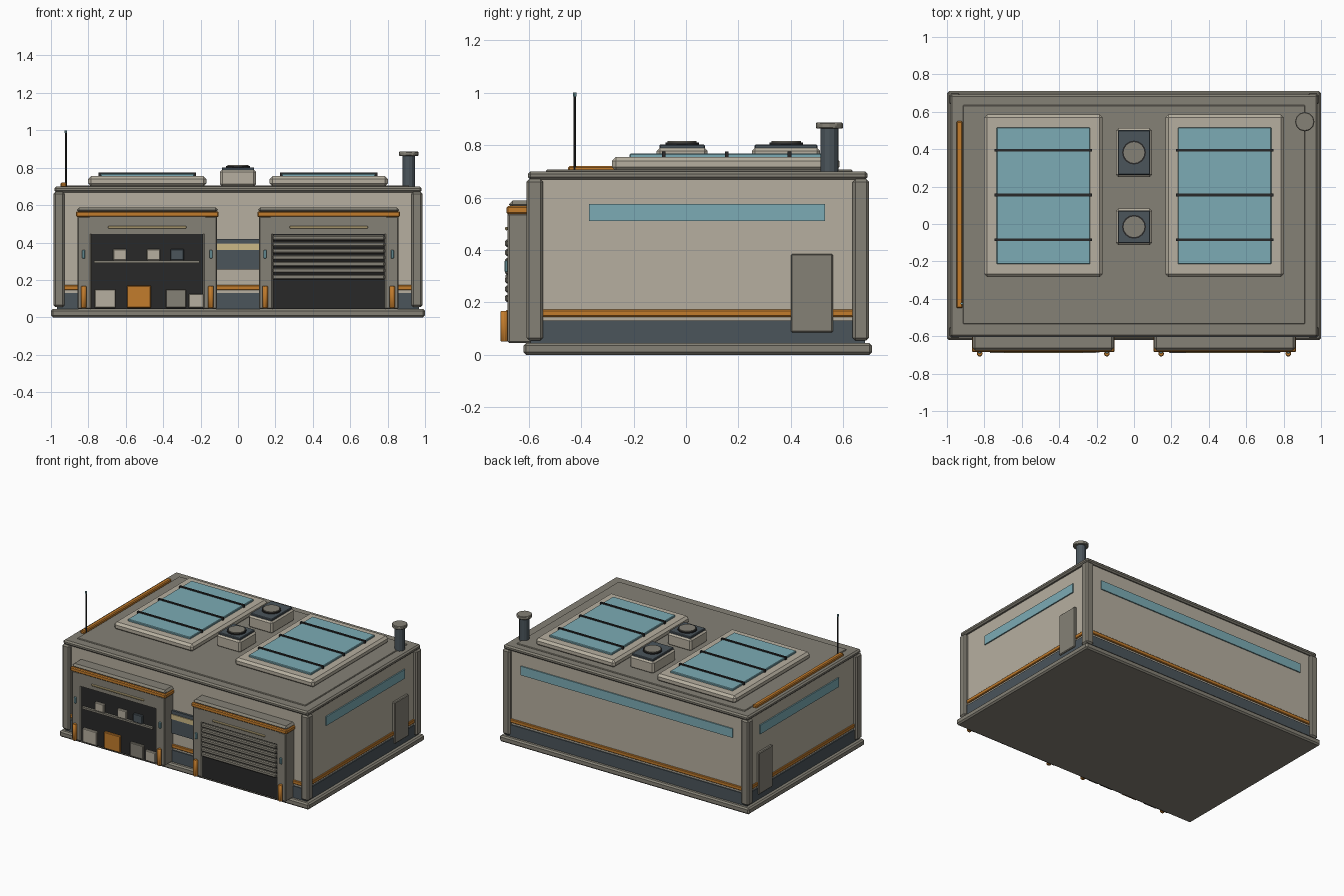
import bpy
from math import radians

starter = bpy.data.objects.get("Cube")
if starter:
    bpy.data.objects.remove(starter, do_unlink=True)


def material(name, red, green, blue):
    mat = bpy.data.materials.new(name)
    mat.use_nodes = True
    colour = (red, green, blue, 1)
    mat.diffuse_color = colour
    mat.node_tree.nodes["Principled BSDF"].inputs["Base Color"].default_value = colour
    return mat


trim = material("warm grey trim", .235, .22, .18)
wall = material("pale stone wall", .47, .43, .35)
slate = material("dark slate", .07, .09, .105)
glass = material("teal glass", .2, .41, .46)
orange = material("safety orange", .54, .2, .025)
black = material("charcoal", .022, .022, .022)
lamp = material("warm lamp", .6, .48, .24)


def finish(name, mat, bevel):
    part = bpy.context.object
    part.name = name
    part.data.name = name
    part.data.materials.append(mat)
    if bevel:
        edge = part.modifiers.new("edge bevel", "BEVEL")
        edge.width = bevel
        edge.segments = 1
    return part


def box(name, mat, x, y, z, bevel=0):
    """Box from (low, high) ranges on each axis."""
    bpy.ops.mesh.primitive_cube_add(size=1)
    part = bpy.context.object
    spans = (x, y, z)
    for vertex in part.data.vertices:
        vertex.co = [low if side < 0 else high for side, (low, high) in zip(vertex.co, spans)]
    return finish(name, mat, bevel)


def span(centre, half):
    return (centre - half, centre + half)


def rod(name, mat, x, y, radius, z, sides=12, bevel=0):
    low, high = z
    bpy.ops.mesh.primitive_cylinder_add(vertices=sides, radius=radius, depth=high - low)
    for vertex in bpy.context.object.data.vertices:
        vertex.co.x += x
        vertex.co.y += y
        vertex.co.z += (low + high) / 2
    part = finish(name, mat, bevel)
    bpy.ops.object.shade_smooth_by_angle(angle=radians(25))
    return part


# Shell: ground slab, walls, painted bands, roof
middle = .045


def ring(name, mat, half_x, half_y, z, bevel=0):
    return box(name, mat, span(0, half_x), span(middle, half_y), z, bevel)


ring("ground_slab", trim, 1, .665, (0, .045), .01)
ring("wall_shell", wall, .96, .63, (.045, .68))
ring("base_band", slate, .968, .638, (.045, .13))
ring("wall_stripe", orange, .97, .64, (.145, .172), .004)
ring("roof_slab", trim, .982, .648, (.668, .7), .01)
box("roof_membrane", trim, span(0, .915), (-.535, .635), (.69, .706), .004)

# Corner posts
for side in (-1, 1):
    for end in (-1, 1):
        box("corner_post", trim, span(side * .957, .03), span(middle + end * .622, .031),
            (.055, .67), .01)

# Windows and side doors
box("rear_window", glass, span(0, .85), (.67, .683), (.51, .575))
for side in (-1, 1):
    box("side_window", glass, span(side * .962, .007), (-.37, .53), (.51, .575))
    box("side_door", trim, span(side * .965, .013), (.4, .56), (.085, .385), .005)

# Office window between the bays
box("office_window", slate, span(0, .12), (-.6, -.58), (.255, .42))
box("office_lamp", lamp, span(0, .12), (-.606, -.59), (.36, .395))

# Garage bays
front = -.68
for centre in (-.485, .485):
    for side in (-1, 1):
        box("bay_jamb", trim, span(centre + side * .336, .037), (front, -.57), (.045, .54), .006)
        box("jamb_light", glass, span(centre + side * .34, .008), (-.692, front), (.315, .36), .003)
        rod("bollard", orange, centre + side * .34, -.693, .016, (.05, .168), 10, .004)
    box("bay_lintel", trim, span(centre, .31), (front, -.57), (.445, .54))
    box("bay_header", orange, span(centre, .382), (-.685, -.57), (.537, .567), .006)
    box("bay_cap", trim, span(centre, .378), (-.676, -.57), (.56, .588), .014)
    box("bay_interior", black, span(centre, .3), (-.672, -.57), (.045, .45))
    box("bay_lamp", lamp, span(centre, .21), (-.69, front), (.475, .488), .003)

# Rolling shutter, half raised
for slat in range(7):
    low = .202 + slat * .035
    box("shutter_slat", trim, span(.485, .3), (-.69, -.66), (low, low + .027), .006)

# Storage shelf and crates
box("storage_shelf", trim, (-.77, -.205), (-.689, -.66), (.29, .304))
crates = (
    (wall, -.632, .036, .304, .365), (wall, -.452, .036, .304, .365),
    (slate, -.325, .036, .304, .365), (wall, -.71, .056, .05, .15),
    (orange, -.53, .064, .05, .17), (trim, -.332, .054, .05, .15),
    (wall, -.224, .04, .05, .125),
)
for mat, x, half, low, high in crates:
    box("storage_crate", mat, span(x, half), (-.688, -.66), (low, high), .004)

# Skylights
for centre in (-.485, .485):
    box("skylight_frame", wall, span(centre, .317), (-.283, .585), (.7, .755), .016)
    box("skylight_glass", glass, span(centre, .25), (-.215, .517), (.75, .768), .004)
    for y in (-.085, .155, .395):
        box("skylight_bar", black, span(centre, .26), span(y, .007), (.752, .775))

# Roof fans
for y, depth in ((-.015, .097), (.382, .13)):
    box("fan_housing", wall, span(0, .096), span(y, depth), (.7, .79), .012)
    box("fan_plate", slate, span(0, .086), span(y, depth - .01), (.785, .802), .004)
    rod("fan_rim", black, 0, y, .064, (.8, .81), 16)
    rod("fan_hub", trim, 0, y, .056, (.8, .815), 16)

# Chimney, antenna and roof rail
rod("chimney_pipe", slate, .913, .547, .034, (.69, .868))
rod("chimney_cap", trim, .913, .547, .052, (.863, .886), 12, .004)
rod("antenna_mast", black, -.92, -.425, .005, (.7, .99), 8)
rod("antenna_tip", glass, -.92, -.425, .007, (.985, 1), 8)
box("roof_rail", orange, (-.95, -.917), (-.45, .55), (.695, .72), .006)
